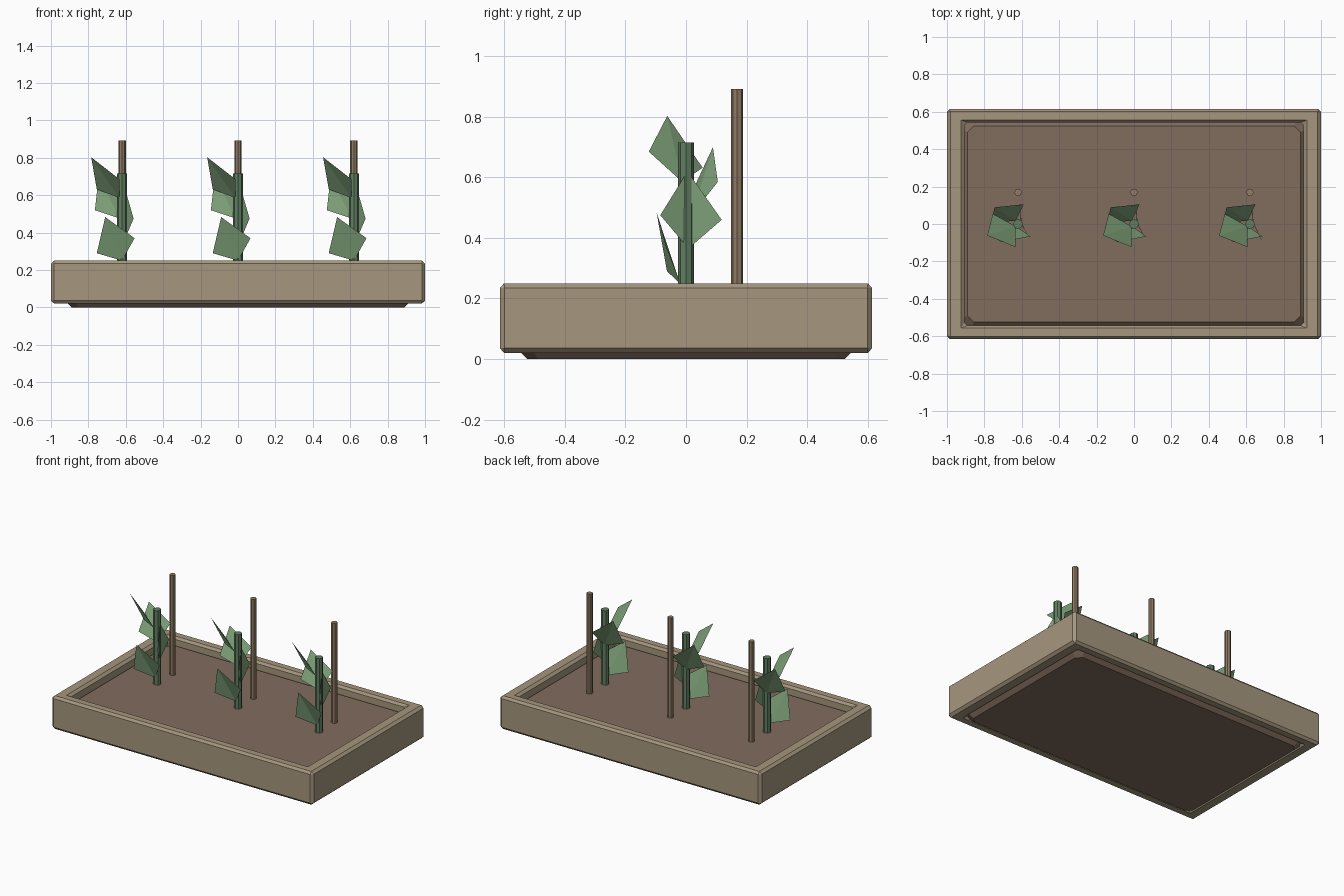
import bpy, bmesh, math

if "Cube" in bpy.data.objects:
    bpy.data.objects.remove(bpy.data.objects["Cube"])


def material(name, color):
    m = bpy.data.materials.new(name)
    m.diffuse_color = (*color, 1)
    m.use_nodes = True
    m.node_tree.nodes["Principled BSDF"].inputs["Base Color"].default_value = m.diffuse_color
    return m


WOOD = material("planter_wood", (0.38, 0.31, 0.21))
SOIL = material("soil_brown", (0.22, 0.15, 0.11))
CANE = material("cane_brown", (0.28, 0.20, 0.13))
STEM = material("stem_green", (0.12, 0.21, 0.12))
LEAF = material("leaf_green", (0.22, 0.37, 0.20))


def add_mesh(name, verts, faces, mat, loc=(0, 0, 0)):
    me = bpy.data.meshes.new(name)
    me.from_pydata(verts, [], faces)
    me.materials.append(mat)
    ob = bpy.data.objects.new(name, me)
    ob.location = loc
    bpy.context.collection.objects.link(ob)
    return ob


def loft(name, rings, mat, closed=False):
    """Join equal-length rings; either cap the ends or close the loop."""
    n, k = len(rings[0]), len(rings)
    verts = [v for r in rings for v in r]
    faces = []
    for i in range(k if closed else k - 1):
        a, b = i * n, ((i + 1) % k) * n
        faces += [(a + j, a + (j + 1) % n, b + (j + 1) % n, b + j) for j in range(n)]
    if not closed:
        faces += [tuple(reversed(range(n))), tuple(range((k - 1) * n, k * n))]
    ob = add_mesh(name, verts, faces, mat)
    bm = bmesh.new()
    bm.from_mesh(ob.data)
    bmesh.ops.recalc_face_normals(bm, faces=bm.faces[:])
    bm.to_mesh(ob.data)
    bm.free()
    return ob


def rect(x, y, z):
    return [(-x, -y, z), (x, -y, z), (x, y, z), (-x, y, z)]


def octagon(x, y, z, c):
    return [(c - x, -y, z), (x - c, -y, z), (x, c - y, z), (x, y - c, z),
            (x - c, y, z), (c - x, y, z), (-x, y - c, z), (-x, c - y, z)]


def rod(name, radius, sides, x, y, z0, z1, mat):
    rings = [[(x + radius * math.cos(math.tau * i / sides),
               y + radius * math.sin(math.tau * i / sides), z)
              for i in range(sides)] for z in (z0, z1)]
    return loft(name, rings, mat)


# Planter frame: rectangular ring with chamfered edges
frame = loft("planter_frame",
             [rect(1, 0.615, 0.02), rect(1, 0.615, 0.25),
              rect(0.907, 0.543, 0.25), rect(0.907, 0.543, 0.02)], WOOD, closed=True)
bev = frame.modifiers.new("chamfer", 'BEVEL')
bev.width, bev.segments = 0.016, 1
bev.limit_method, bev.angle_limit = 'ANGLE', math.radians(40)

# Soil bed: block with cut corners and chamfered top and bottom
loft("soil_bed",
     [octagon(0.89, 0.525, 0.0, 0.035), octagon(0.925, 0.56, 0.035, 0.05),
      octagon(0.925, 0.56, 0.165, 0.05), octagon(0.89, 0.525, 0.2, 0.035)], SOIL)

# Four folded leaves per plant: base, side, tip, side
LEAVES = [
    [(0.0, -0.02, 0.25), (0.067, -0.066, 0.37), (-0.09, -0.097, 0.483), (-0.135, -0.063, 0.29)],
    [(0.015, 0.008, 0.365), (0.008, 0.118, 0.46), (0.02, 0.005, 0.62), (0.062, -0.085, 0.475)],
    [(-0.012, 0.018, 0.475), (-0.145, 0.005, 0.52), (-0.125, 0.089, 0.70), (0.03, 0.105, 0.585)],
    [(-0.014, -0.012, 0.585), (-0.013, -0.123, 0.685), (-0.165, -0.062, 0.803), (-0.135, 0.055, 0.632)],
]

# Three staked plants
for n, x in enumerate((-0.62, 0, 0.62), 1):
    rod(f"stem_{n}", 0.026, 8, x, 0, 0.18, 0.715, STEM)
    rod(f"support_cane_{n}", 0.02, 8, x, 0.169, 0.18, 0.892, CANE)
    for i, pts in enumerate(LEAVES, 1):
        add_mesh(f"leaf_{n}_{i}", pts, [(0, 1, 2), (0, 2, 3)], LEAF, (x, 0, 0))
